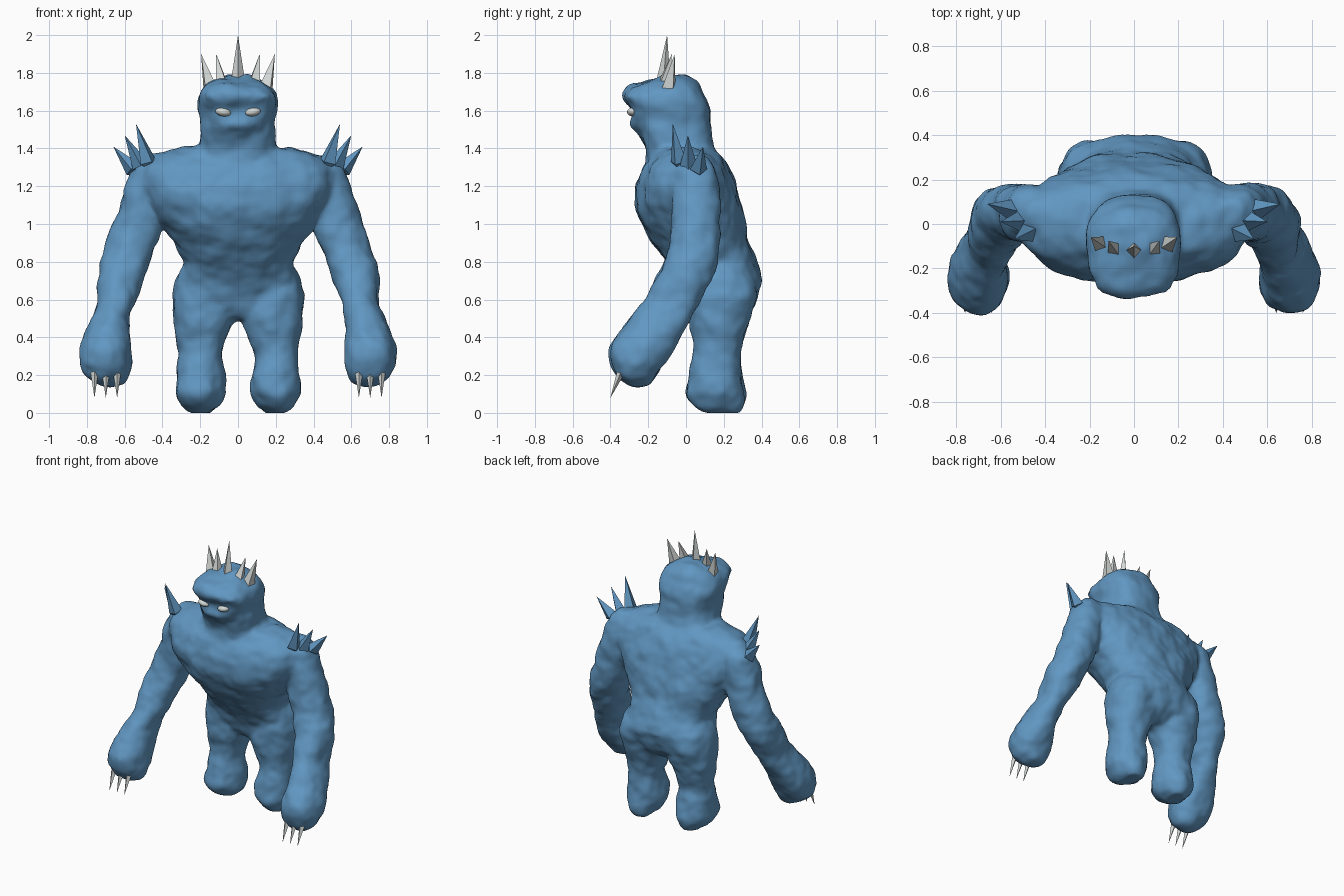
import bpy
import bmesh
import math
from mathutils import Vector, Matrix, noise

default = bpy.data.objects.get("Cube")
if default:
    bpy.data.objects.remove(default)


def material(name, color):
    mat = bpy.data.materials.new(name)
    mat.use_nodes = True
    mat.diffuse_color = color
    mat.node_tree.nodes["Principled BSDF"].inputs["Base Color"].default_value = color
    return mat


BLUE = material("blue skin", (0.12, 0.31, 0.54, 1))
BONE = material("pale bone", (0.64, 0.68, 0.66, 1))


def make_object(name, bm, mat):
    bmesh.ops.recalc_face_normals(bm, faces=bm.faces)
    mesh = bpy.data.meshes.new(name)
    bm.to_mesh(mesh)
    bm.free()
    mesh.materials.append(mat)
    obj = bpy.data.objects.new(name, mesh)
    bpy.context.collection.objects.link(obj)
    return obj


def loft(bm, rings, power=2.2, side=1, segments=28):
    """Skin horizontal rounded sections given as (z, x min, x max, y min, y max)."""
    loops = []
    for z, x0, x1, y0, y1 in rings:
        loop = []
        for i in range(segments):
            a = math.tau * i / segments
            c, s = math.cos(a), math.sin(a)
            u = math.copysign(abs(c) ** (2 / power), c)
            v = math.copysign(abs(s) ** (2 / power), s)
            x = (x0 + x1) / 2 + u * (x1 - x0) / 2
            y = (y0 + y1) / 2 + v * (y1 - y0) / 2
            loop.append(bm.verts.new((side * x, y, z)))
        loops.append(loop)
    faces = [bm.faces.new(loops[0]), bm.faces.new(loops[-1])]
    for low, high in zip(loops, loops[1:]):
        for i in range(segments):
            j = (i + 1) % segments
            faces.append(bm.faces.new((low[i], low[j], high[j], high[i])))
    bmesh.ops.recalc_face_normals(bm, faces=faces)


def centred(rings):
    return [(z, -w, w, y0, y1) for z, w, y0, y1 in rings]


def ellipsoid(bm, centre, radii, tilt=0):
    matrix = (Matrix.Translation(centre) @ Matrix.Rotation(tilt, 4, "Y")
              @ Matrix.Diagonal((*radii, 1)))
    bmesh.ops.create_uvsphere(bm, u_segments=20, v_segments=12, radius=1, matrix=matrix)


def spike(name, base, tip, radius, mat):
    """Four-sided spike with a short pointed root."""
    base, tip = Vector(base), Vector(tip)
    axis = tip - base
    turn = axis.to_track_quat("Z", "Y")
    bm = bmesh.new()
    root, point = bm.verts.new(base), bm.verts.new(tip)
    ring = []
    for i in range(4):
        a = math.tau * i / 4
        offset = turn @ Vector((math.cos(a), math.sin(a), 0)) * radius
        ring.append(bm.verts.new(base + axis * 0.2 + offset))
    for i in range(4):
        bm.faces.new((ring[i], ring[i - 1], root))
        bm.faces.new((ring[i - 1], ring[i], point))
    return make_object(name, bm, mat)


# Section outlines of the body parts
TORSO = [
    (0.50, 0.20, 0.08, 0.28), (0.56, 0.30, 0.04, 0.35), (0.62, 0.33, 0.02, 0.38),
    (0.70, 0.33, -0.02, 0.40), (0.80, 0.28, -0.10, 0.37), (0.90, 0.33, -0.17, 0.33),
    (1.00, 0.41, -0.23, 0.31), (1.10, 0.47, -0.27, 0.29), (1.20, 0.51, -0.26, 0.26),
    (1.30, 0.50, -0.22, 0.22), (1.36, 0.43, -0.17, 0.18), (1.40, 0.30, -0.13, 0.13),
]
HEAD = [
    (1.30, 0.21, -0.20, 0.20), (1.40, 0.20, -0.21, 0.15), (1.46, 0.195, -0.23, 0.13),
    (1.51, 0.19, -0.27, 0.13), (1.56, 0.19, -0.28, 0.125), (1.61, 0.205, -0.285, 0.12),
    (1.65, 0.21, -0.32, 0.11), (1.69, 0.20, -0.335, 0.09), (1.73, 0.165, -0.30, 0.07),
    (1.76, 0.12, -0.18, 0.04), (1.785, 0.06, -0.12, 0.0),
]
ARM = [
    (0.15, 0.61, 0.72, -0.30, -0.21), (0.19, 0.58, 0.80, -0.36, -0.17),
    (0.26, 0.57, 0.835, -0.40, -0.12), (0.34, 0.57, 0.83, -0.40, -0.07),
    (0.42, 0.58, 0.81, -0.36, -0.03), (0.50, 0.58, 0.77, -0.29, 0.02),
    (0.60, 0.55, 0.74, -0.22, 0.08), (0.70, 0.51, 0.74, -0.16, 0.13),
    (0.80, 0.47, 0.73, -0.11, 0.16), (0.90, 0.43, 0.69, -0.08, 0.17),
    (1.05, 0.39, 0.64, -0.07, 0.175), (1.20, 0.37, 0.59, -0.07, 0.175),
    (1.30, 0.37, 0.55, -0.05, 0.15), (1.36, 0.40, 0.48, 0.0, 0.10),
]
LEG = [
    (0.0, 0.15, 0.25, 0.12, 0.28), (0.03, 0.11, 0.29, 0.06, 0.30),
    (0.10, 0.07, 0.33, 0.0, 0.31), (0.17, 0.07, 0.325, 0.01, 0.30),
    (0.30, 0.09, 0.31, 0.05, 0.28), (0.40, 0.06, 0.33, 0.04, 0.30),
    (0.50, 0.02, 0.34, 0.02, 0.34), (0.62, 0.02, 0.35, 0.02, 0.37),
    (0.72, 0.05, 0.32, 0.04, 0.365),
]

# Body: all lofts fused into one skin
bm = bmesh.new()
loft(bm, centred(TORSO), power=2.35)
loft(bm, centred(HEAD), power=2.7)
ellipsoid(bm, (0, -0.24, 1.535), (0.12, 0.055, 0.035))
for side in (-1, 1):
    loft(bm, ARM, side=side)
    loft(bm, LEG, power=2.1, side=side)
    ellipsoid(bm, (side * 0.085, -0.275, 1.66), (0.09, 0.045, 0.025), -side * 0.25)
body = make_object("body", bm, BLUE)
bpy.context.view_layer.objects.active = body
body.select_set(True)
remesh = body.modifiers.new("fuse", "REMESH")
remesh.mode = "VOXEL"
remesh.voxel_size = 0.018
smooth = body.modifiers.new("soften", "SMOOTH")
smooth.factor = 0.5
smooth.iterations = 7
for mod in ("fuse", "soften"):
    bpy.ops.object.modifier_apply(modifier=mod)

# Lumpy hide
bm = bmesh.new()
bm.from_mesh(body.data)
bm.normal_update()
moves = []
for v in bm.verts:
    lump = 0.014 * noise.noise(v.co * 9) + 0.005 * noise.noise(v.co * 20)
    moves.append(v.normal * (lump + 0.005))
for v, move in zip(bm.verts, moves):
    v.co += move
    v.co.z = max(v.co.z, 0)
bm.to_mesh(body.data)
bm.free()
body.data.shade_smooth()

# Crown, shoulder spikes, claws and eyes
spike("crown_horn_middle", (0, -0.125, 1.69), (0, -0.10, 2.0), 0.038, BONE)
for side, label in ((-1, "right"), (1, "left")):
    for name, base, tip in (("inner", (0.075, -0.13, 1.68), (0.115, -0.075, 1.9)),
                            ("outer", (0.135, -0.10, 1.67), (0.195, -0.06, 1.9))):
        spike(f"crown_horn_{name}_{label}", (side * base[0], *base[1:]),
              (side * tip[0], *tip[1:]), 0.044, BONE)

    for i in range(3):
        spike(f"shoulder_spike_{i + 1}_{label}",
              (side * (0.46 + 0.035 * i), -0.03 + 0.045 * i, 1.28 - 0.01 * i),
              (side * (0.54 + 0.06 * i), -0.07 + 0.08 * i, 1.53 - 0.06 * i), 0.046, BLUE)
        x = side * (0.64 + 0.06 * i)
        spike(f"claw_{i + 1}_{label}", (x, -0.335, 0.24), (x, -0.40, 0.08), 0.02, BONE)

    bm = bmesh.new()
    ellipsoid(bm, (side * 0.078, -0.278, 1.593), (0.042, 0.034, 0.023), -side * 0.15)
    make_object(f"eye_{label}", bm, BONE).data.shade_smooth()
